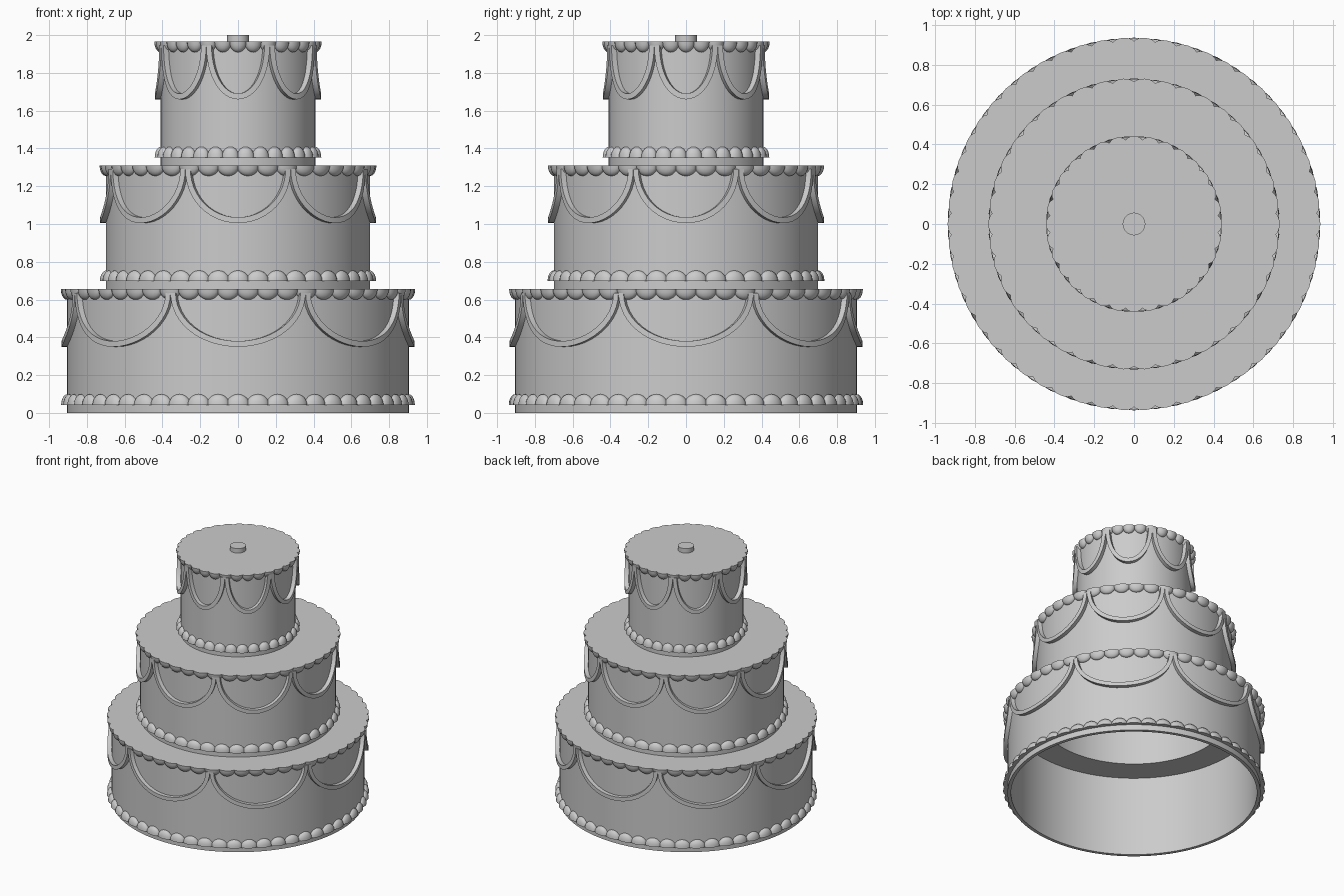
import bpy, bmesh
from math import sin, cos, pi, tau
from mathutils import Matrix, Vector

if "Cube" in bpy.data.objects:
    bpy.data.objects.remove(bpy.data.objects["Cube"])

WALL = 0.025
# name, radius, bottom z, top z, beads per ring, radius of the opening in the ceiling
TIERS = [("bottom", 0.905, 0.0, 0.655, 54, 0.675),
         ("middle", 0.70, 0.655, 1.31, 42, 0.385),
         ("top", 0.41, 1.31, 1.965, 32, 0.0)]


def finish(name, bm):
    bmesh.ops.recalc_face_normals(bm, faces=bm.faces)
    me = bpy.data.meshes.new(name)
    bm.to_mesh(me)
    bm.free()
    ob = bpy.data.objects.new(name, me)
    bpy.context.collection.objects.link(ob)
    bpy.context.view_layer.objects.active = ob
    for o in bpy.context.selected_objects:
        o.select_set(False)
    ob.select_set(True)
    bpy.ops.object.shade_smooth_by_angle(angle=0.6)
    return ob


def lathe(name, profile, closed=True, steps=96):
    bm = bmesh.new()
    vs = [bm.verts.new((r, 0, z)) for r, z in profile]
    n = len(vs)
    edges = [bm.edges.new((vs[i], vs[(i + 1) % n])) for i in range(n if closed else n - 1)]
    bmesh.ops.spin(bm, geom=vs + edges, cent=(0, 0, 0), axis=(0, 0, 1),
                   angle=tau, steps=steps, use_duplicate=False)
    bmesh.ops.remove_doubles(bm, verts=bm.verts, dist=1e-4)
    return finish(name, bm)


def bead_mesh(up):
    """Half an ellipsoid, flat side at z = 0, trimmed where it sits in the wall."""
    bm = bmesh.new()
    bmesh.ops.create_uvsphere(bm, u_segments=16, v_segments=10, radius=1)
    bmesh.ops.scale(bm, vec=(0.033, 1, 0.056), verts=bm.verts)
    res = bmesh.ops.bisect_plane(bm, geom=bm.verts[:] + bm.edges[:] + bm.faces[:],
                                 plane_co=(0, 0, 0), plane_no=(0, 0, -1 if up else 1),
                                 clear_outer=True)
    bmesh.ops.holes_fill(bm, edges=[e for e in bm.edges if e.is_boundary], sides=0)
    bmesh.ops.bisect_plane(bm, geom=bm.verts[:] + bm.edges[:] + bm.faces[:],
                           plane_co=(-0.012, 0, 0), plane_no=(-1, 0, 0), clear_outer=True)
    me = bpy.data.meshes.new("bead_source")
    bm.to_mesh(me)
    bm.free()
    return me


def bead_ring(name, radius, z, count, up, shift):
    src = bead_mesh(up)
    half = 1.14 * pi * radius / count
    bm = bmesh.new()
    for i in range(count):
        start = len(bm.verts)
        bm.from_mesh(src)
        bm.verts.ensure_lookup_table()
        m = (Matrix.Rotation(tau * (i + shift) / count, 4, 'Z')
             @ Matrix.Translation((radius, 0, z)) @ Matrix.Diagonal((1, half, 1, 1)))
        bmesh.ops.transform(bm, matrix=m, verts=bm.verts[start:])
    bpy.data.meshes.remove(src)
    finish(name, bm)


def swags(name, radius, ztop, sag, count=8, steps=24):
    """Draped bands: half-ellipse strips wrapped round the wall."""
    bm = bmesh.new()
    half = pi / count
    trim = 0.028 / radius
    for k in range(count):
        mid = tau * k / count
        rows = []
        for i in range(steps + 1):
            a = pi * i / steps
            row = []
            for r, inner in ((radius - 0.01, 0), (radius + 0.03, 0),
                             (radius + 0.03, 1), (radius - 0.01, 1)):
                th = mid + (half - inner * trim) * cos(a)
                z = ztop - (sag - inner * 0.03) * sin(a)
                row.append(bm.verts.new((r * cos(th), r * sin(th), z)))
            rows.append(row)
        for p, q in zip(rows, rows[1:]):
            for j in range(4):
                bm.faces.new((p[j], p[(j + 1) % 4], q[(j + 1) % 4], q[j]))
        bm.faces.new(rows[0])
        bm.faces.new(rows[-1])
    finish(name, bm)


for name, r, z0, z1, beads, hole in TIERS:
    # hollow cake tier
    lathe(name + "_tier", [(r, z0), (r, z1), (hole, z1), (hole, z1 - WALL),
                           (r - WALL, z1 - WALL), (r - WALL, z0)], closed=hole > 0) \
        if hole else lathe(name + "_tier", [(0, z1), (r, z1), (r, z0), (r - WALL, z0),
                                            (r - WALL, z1 - WALL), (0, z1 - WALL)], closed=False)
    # piped borders
    bead_ring(name + "_upper_border", r, z1, beads, False, 0.0)
    bead_ring(name + "_lower_border", r, z0 + 0.043, beads, True, 0.5)
    # draped icing
    swags(name + "_swags", r, z1 - 0.02, 0.285)

# small peg on top
lathe("top_peg", [(0, 2.0), (0.057, 2.0), (0.057, 1.96), (0, 1.96)], closed=False, steps=32)
